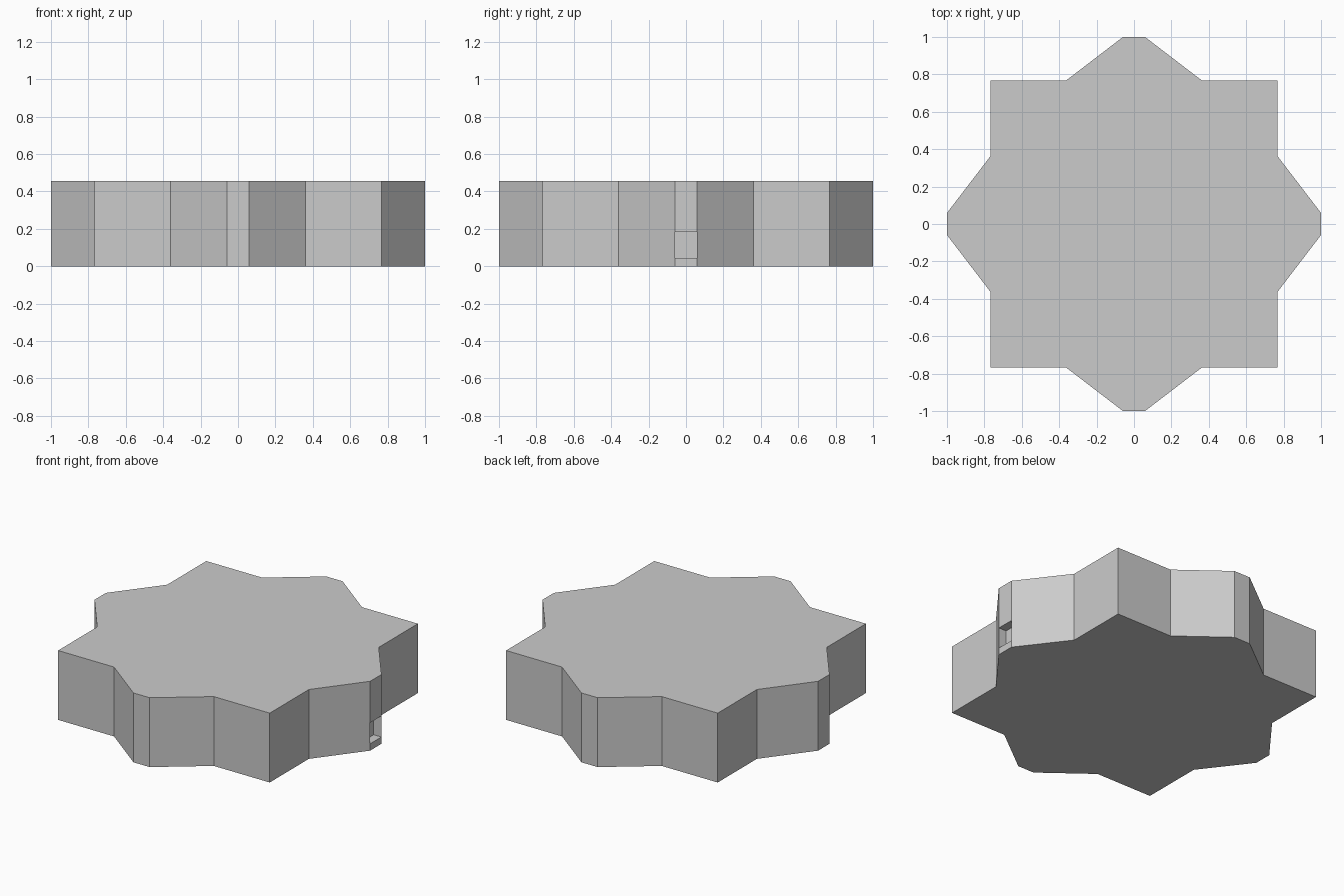
import bpy, bmesh
from mathutils import Matrix, Vector

if "Cube" in bpy.data.objects:
    bpy.data.objects.remove(bpy.data.objects["Cube"])

HEIGHT = 0.455
TIP = 0.059

# One quarter of the star outline, repeated four times around z
quarter = [(1, -TIP), (1, TIP), (0.768, 0.362), (0.768, 0.768), (0.362, 0.768)]
outline = []
for k in range(4):
    rot = Matrix.Rotation(k * 1.5707963267948966, 3, 'Z')
    outline += [rot @ Vector((x, y, 0)) for x, y in quarter]

# Star-shaped body, extruded upwards
bm = bmesh.new()
base = bm.faces.new([bm.verts.new(p) for p in outline])
top = bmesh.ops.extrude_face_region(bm, geom=[base], use_keep_orig=True)["geom"]
bmesh.ops.translate(bm, vec=(0, 0, HEIGHT),
                    verts=[v for v in top if isinstance(v, bmesh.types.BMVert)])
bmesh.ops.recalc_face_normals(bm, faces=bm.faces)
mesh = bpy.data.meshes.new("star_body")
bm.to_mesh(mesh)
bm.free()
body = bpy.data.objects.new("star_body", mesh)
bpy.context.collection.objects.link(body)

# Shallow slot in the right-hand tip
z0, z1, depth = 0.045, 0.183, 0.056
bpy.ops.mesh.primitive_cube_add(size=1, location=(1.1 - depth, 0, (z0 + z1) / 2))
cutter = bpy.context.object
cutter.name = "slot_cutter"
cutter.scale = (0.2, 2 * TIP - 0.002, z1 - z0)
cutter.hide_render = True
mod = body.modifiers.new("slot", 'BOOLEAN')
mod.object = cutter
mod.operation = 'DIFFERENCE'
mod.solver = 'EXACT'
bpy.context.view_layer.objects.active = body
bpy.ops.object.modifier_apply(modifier="slot")
bpy.data.objects.remove(cutter)
